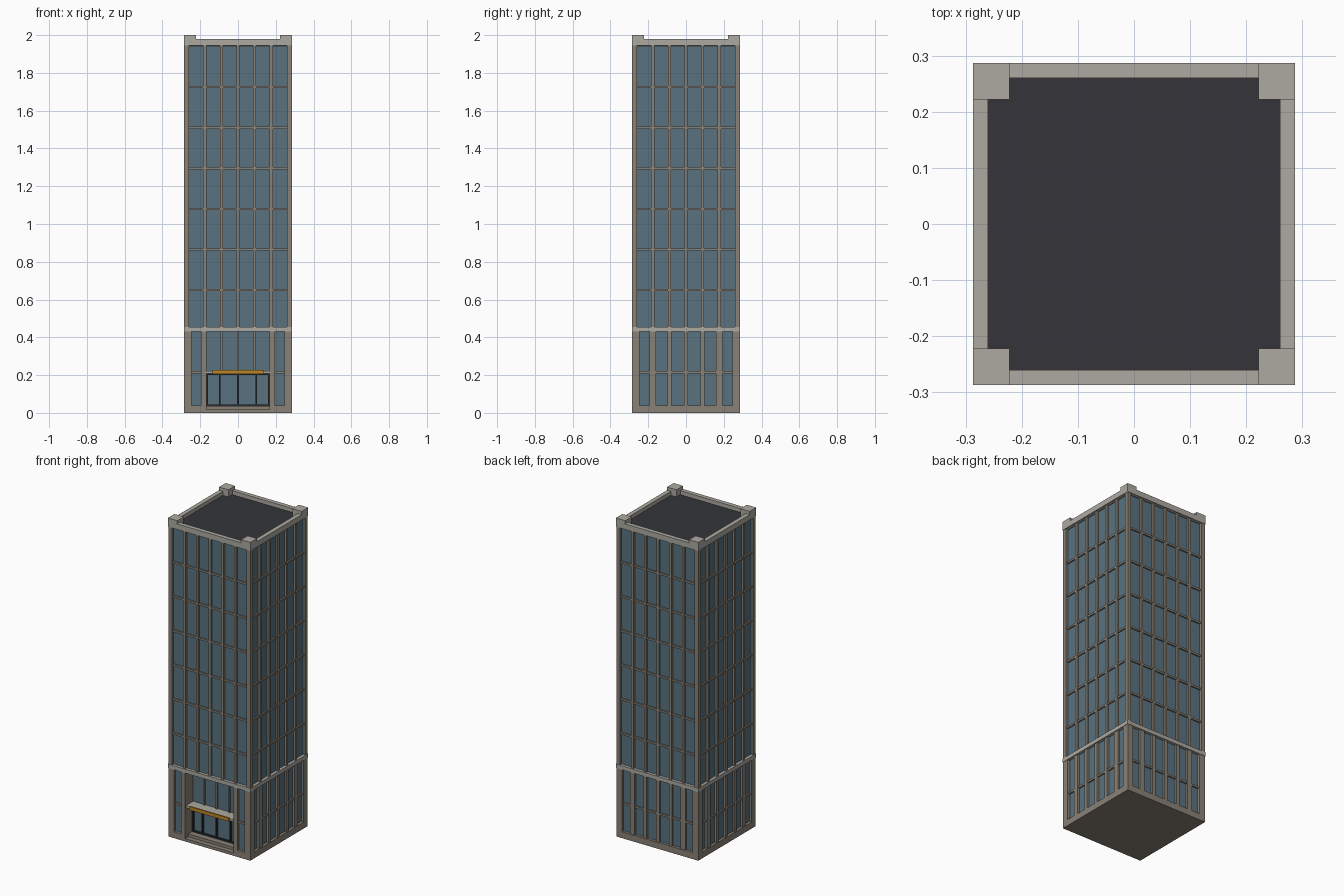
import bpy, bmesh
from mathutils import Matrix, Vector
from math import pi

if "Cube" in bpy.data.objects:
    bpy.data.objects.remove(bpy.data.objects["Cube"])


def material(name, rgb):
    m = bpy.data.materials.new(name)
    m.diffuse_color = (*rgb, 1)
    m.use_nodes = True
    m.node_tree.nodes["Principled BSDF"].inputs["Base Color"].default_value = m.diffuse_color
    return m


STONE = material("stone", (0.25, 0.22, 0.18))
TRIM = material("pale_trim", (0.42, 0.40, 0.36))
GLASS = material("glass", (0.10, 0.17, 0.22))
ROOF = material("roof_dark", (0.035, 0.036, 0.042))
DARK = material("door_metal", (0.025, 0.027, 0.03))
AMBER = material("amber", (0.50, 0.24, 0.02))


def boxes(name, items, mat, turns=(0,)):
    """One object from boxes (x0, x1, y0, y1, z0, z1), repeated at quarter turns."""
    bm = bmesh.new()
    for k in turns:
        rot = Matrix.Rotation(k * pi / 2, 4, 'Z')
        for x0, x1, y0, y1, z0, z1 in items:
            size = Vector((x1 - x0, y1 - y0, z1 - z0))
            mid = Vector((x0 + x1, y0 + y1, z0 + z1)) / 2
            bmesh.ops.create_cube(bm, size=1, matrix=rot @ Matrix.Translation(mid)
                                  @ Matrix.Diagonal((*size, 1)))
    me = bpy.data.meshes.new(name)
    bm.to_mesh(me)
    bm.free()
    me.materials.append(mat)
    ob = bpy.data.objects.new(name, me)
    bpy.context.collection.objects.link(ob)
    return ob


def mirrored(items):
    return items + [(-b, -a, c, d, e, f) for a, b, c, d, e, f in items]


ALL, SIDES = (0, 1, 2, 3), (1, 2, 3)
W = 0.285        # outer half width
G = 0.268        # glass half width
F = 0.281        # mullion face
R = 0.205        # entrance recess wall
E = 0.168        # entrance half width
BAND = 0.43      # top of lower storeys

# Upper shaft: glass core, corner pillars, mullions, floor rails
boxes("upper_glass", [(-G, G, -G, G, 0.44, 1.94)], GLASS)
boxes("upper_corner_pillars", [(0.26, W, -W, -0.26, 0.44, 1.95)], STONE, ALL)
cols = [i * 0.088 for i in range(-2, 3)]
boxes("upper_mullions", [(x - 0.008, x + 0.008, -F, -0.26, 0.45, 1.95) for x in cols], STONE, ALL)
boxes("floor_rails", [(-0.262, 0.262, -0.277, -0.26, z - 0.006, z + 0.006)
                      for z in [0.65 + 0.215 * i for i in range(6)]], STONE, ALL)

# Lower storeys: glass core stops at the entrance wall, wings flank the recess
boxes("lower_glass", [(-G, G, -R, G, 0.03, 0.44)], GLASS)
boxes("front_wing_glass", mirrored([(0.19, G, -G, -R, 0.03, 0.44)]), GLASS)
boxes("entrance_jambs", mirrored([(E, 0.195, -W, -R, 0.0, 0.44)]), STONE)
boxes("lower_corner_pillars", [(0.245, W, -W, -0.245, 0, 0.44)], STONE, ALL)
piers = [(x - w, x + w, -F, -0.25, 0.03, 0.44)
         for x, w in zip(cols, (0.016, 0.011, 0.011, 0.011, 0.016))]
boxes("lower_piers", piers, STONE, SIDES)
boxes("lower_rails", [(-0.25, 0.25, -0.277, -0.26, 0.209, 0.221)], STONE, SIDES)
boxes("front_wing_rails", mirrored([(0.19, 0.25, -0.277, -0.26, 0.209, 0.221)]), STONE)
boxes("base_plinth", [(-W, W, -R, W, 0, 0.04)] + mirrored([(E, W, -W, -R, 0, 0.04)]), STONE)

# Entrance: steps, doors, upper lights and canopy
boxes("entrance_steps", [(-E, E, -W, -R, 0, 0.018), (-E, E, -0.255, -R, 0.018, 0.036)], STONE)
boxes("entrance_upper_mullions", [(x - 0.005, x + 0.005, -R - 0.01, -R + 0.01, 0.222, BAND)
                                  for x in (-0.088, 0, 0.088)], STONE)
boxes("door_frames",
      [(x - 0.004, x + 0.004, -R - 0.012, -R + 0.01, 0.036, 0.208)
       for x in (-0.164, -0.097, 0, 0.097, 0.164)]
      + [(-E, E, -R - 0.012, -R + 0.01, 0.2, 0.21),
         (-E, E, -R - 0.012, -R + 0.01, 0.036, 0.044)], DARK)
boxes("canopy", [(-E, E, -0.278, -R, 0.208, 0.222)], TRIM)
boxes("canopy_fascia", [(-0.135, 0.135, -0.286, -0.277, 0.206, 0.228)], AMBER)

# Pale band, roof deck, parapet and corner blocks
P = 0.287
boxes("belt_course", [(-P, P, -P, P, BAND, 0.455)], TRIM)
boxes("roof_deck", [(-0.265, 0.265, -0.265, 0.265, 1.935, 1.955)], ROOF)
boxes("parapet", [(-0.26, P, -P, -0.26, 1.945, 1.98)], TRIM, ALL)
boxes("parapet_corner_blocks", [(0.222, P, -P, -0.222, 1.95, 2.0)], TRIM, ALL)
